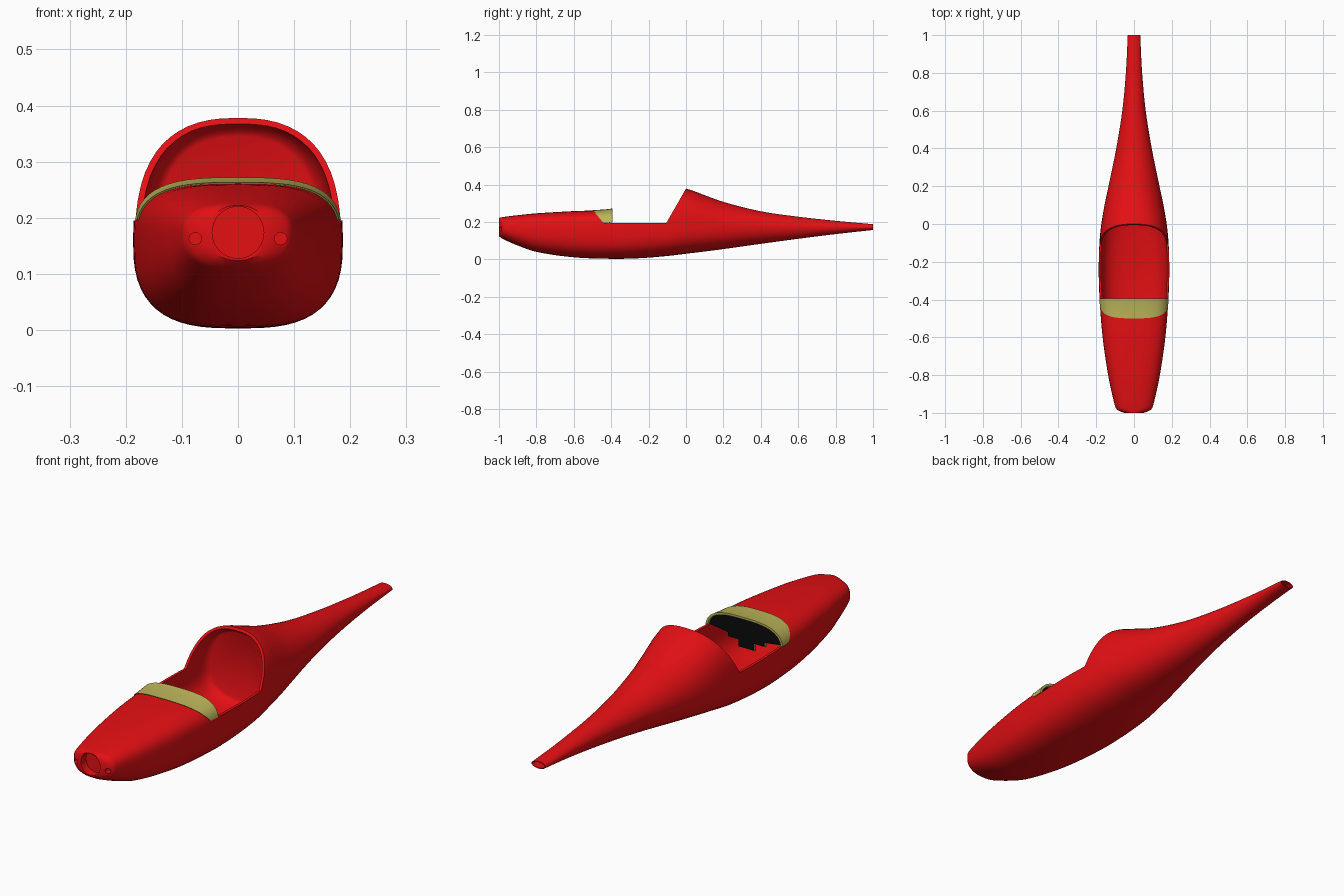
import bpy, bmesh, math

if "Cube" in bpy.data.objects:
    bpy.data.objects.remove(bpy.data.objects["Cube"])

def material(name, rgb):
    m = bpy.data.materials.new(name)
    m.diffuse_color = (*rgb, 1)
    m.use_nodes = True
    m.node_tree.nodes["Principled BSDF"].inputs["Base Color"].default_value = m.diffuse_color
    return m

RED = material("red", (0.78, 0.005, 0.007))
YELLOW = material("dull yellow", (0.50, 0.46, 0.10))
BLACK = material("black", (0.003, 0.003, 0.003))

# stations: y, half width, bottom, top, widest height, upper and lower squareness
STATIONS = [
    (-1.0, .052, .124, .222, .174, 2.2, 2.2),
    (-.985, .088, .112, .225, .172, 2.5, 2.4),
    (-.965, .100, .102, .228, .170, 2.6, 2.4),
    (-.9, .116, .074, .236, .165, 2.8, 2.5),
    (-.8, .137, .040, .246, .160, 2.9, 2.6),
    (-.6, .166, .011, .258, .160, 3.0, 2.8),
    (-.4, .182, .003, .268, .160, 3.1, 2.9),
    (-.25, .187, .006, .310, .160, 2.9, 2.8),
    (-.1, .183, .018, .388, .162, 2.6, 2.7),
    (0, .173, .030, .378, .165, 2.5, 2.5),
    (.1, .156, .042, .343, .168, 2.2, 2.4),
    (.2, .135, .055, .307, .170, 2.0, 2.3),
    (.4, .094, .083, .257, .172, 1.9, 2.1),
    (.6, .062, .110, .228, .172, 1.9, 2.0),
    (.8, .043, .135, .206, .172, 2.0, 2.0),
    (1.0, .033, .157, .188, .172, 2.0, 2.0),
]

def station(y):
    """Smooth (cubic) interpolation between the stations."""
    S = STATIONS
    y = max(-1, min(1, y))
    i = max(k for k in range(len(S) - 1) if S[k][0] <= y)

    def slope(k, c):
        a, b = S[max(k - 1, 0)], S[min(k + 1, len(S) - 1)]
        return (b[c] - a[c]) / (b[0] - a[0])
    h = S[i + 1][0] - S[i][0]
    t = (y - S[i][0]) / h
    out = []
    for c in range(1, 7):
        p, q = S[i][c], S[i + 1][c]
        m, n = slope(i, c) * h, slope(i + 1, c) * h
        out.append((2*t**3 - 3*t**2 + 1)*p + (t**3 - 2*t**2 + t)*m
                   + (3*t**2 - 2*t**3)*q + (t**3 - t**2)*n)
    return out

def section(y, inset=0, count=56):
    w, b, t, zc, nu, nl = station(y)
    pts = []
    for k in range(count):
        a = 2 * math.pi * k / count
        c, s = math.cos(a), math.sin(a)
        n = nu if s >= 0 else nl
        h = (t - inset - zc) if s >= 0 else (zc - b - inset)
        pts.append(((w - inset) * math.copysign(abs(c) ** (2 / n), c), y,
                    zc + h * math.copysign(abs(s) ** (2 / n), s)))
    return pts

def finish(name, bm, mat):
    bmesh.ops.recalc_face_normals(bm, faces=bm.faces)
    me = bpy.data.meshes.new(name)
    bm.to_mesh(me)
    bm.free()
    me.materials.append(mat)
    ob = bpy.data.objects.new(name, me)
    bpy.context.collection.objects.link(ob)
    return ob

def loft(name, rings, mat=RED):
    bm = bmesh.new()
    vs = [[bm.verts.new(p) for p in r] for r in rings]
    n = len(vs[0])
    for a, b in zip(vs, vs[1:]):
        for k in range(n):
            bm.faces.new((a[k], a[(k + 1) % n], b[(k + 1) % n], b[k]))
    bm.faces.new(vs[0])
    bm.faces.new(vs[-1])
    return finish(name, bm, mat)

def side_prism(name, outline, mat=RED):
    return loft(name, [[(x, y, z) for y, z in outline] for x in (-.4, .4)], mat)

def tube(name, x, z, r, y0, y1):
    return loft(name, [[(x + r * math.cos(k * math.pi / 16), y, z + r * math.sin(k * math.pi / 16))
                        for k in range(32)] for y in (y0, y1)])

def boolean(ob, cutter, op='DIFFERENCE'):
    mod = ob.modifiers.new("cut", 'BOOLEAN')
    mod.operation, mod.solver, mod.object = op, 'EXACT', cutter
    bpy.context.view_layer.objects.active = ob
    bpy.ops.object.modifier_apply(modifier=mod.name)
    bpy.data.objects.remove(cutter)

def smooth(ob, angle=32):
    bpy.ops.object.select_all(action='DESELECT')
    ob.select_set(True)
    bpy.context.view_layer.objects.active = ob
    bpy.ops.object.shade_smooth_by_angle(angle=math.radians(angle))

def span(a, b, n):
    return [a + (b - a) * k / n for k in range(n + 1)]

# fuselage shell
ys = [-1, -.993, -.985, -.975, -.965] + span(-.94, 1, 64)
fuselage = loft("fuselage", [section(y) for y in ys])

# hollow cabin ending in a rounded rear bulkhead
cabin = [section(y, .011) for y in span(-.8, -.01, 32)]
cabin += [section(.006, .015), section(.016, .021), section(.02, .028)]
boolean(fuselage, loft("cabin_cutter", cabin))

# cockpit opening
opening = [(-.618, .4), (-.5, .264), (-.44, .195), (-.105, .195), (0, .378), (.03, .43), (-.3, .45)]
boolean(fuselage, side_prism("opening_cutter", opening))

# hollow tail end, nose intake and two small vents
boolean(fuselage, loft("tail_cutter", [section(y, .004) for y in span(.93, .99, 3)]
                       + [[(x, 1.02, z) for x, y, z in section(1, .004)]]))
boolean(fuselage, tube("intake_cutter", 0, .174, .046, -1.05, -.965))
for side in (-1, 1):
    boolean(fuselage, tube("vent_cutter", side * .076, .163, .011, -1.05, -.965))
smooth(fuselage)

# instrument shroud: arched band filling the front of the opening
shroud = loft("instrument_shroud", [section(y, -.003) for y in span(-.53, -.38, 8)], YELLOW)
boolean(shroud, loft("shroud_inner", [section(y, .006) for y in span(-.56, -.36, 8)], YELLOW))
boolean(shroud, side_prism("shroud_trim", [(-.618, .4), (-.5, .264), (-.442, .196), (-.394, .196),
                                           (-.394, .4)], YELLOW), 'INTERSECT')
smooth(shroud)

# instrument panel with stepped lower edge, and its thin yellow frame
STEPS = [(.172, .195), (.085, .182), (.085, .165), (.035, .165), (.035, .135)]

def panel(name, y, inset, drop, mat):
    arch = [(x, z) for x, _, z in section(-.42, inset) if z > .197]
    right = [(x + drop, z - drop) for x, z in STEPS]
    left = [(-x, z) for x, z in right]
    outline = arch + left + right[::-1]
    return loft(name, [[(x, yy, z) for x, z in outline] for yy in (y, y + .006)], mat)

panel("instrument_panel", -.412, .005, 0, BLACK)
panel("panel_frame", -.419, .004, .004, YELLOW)
